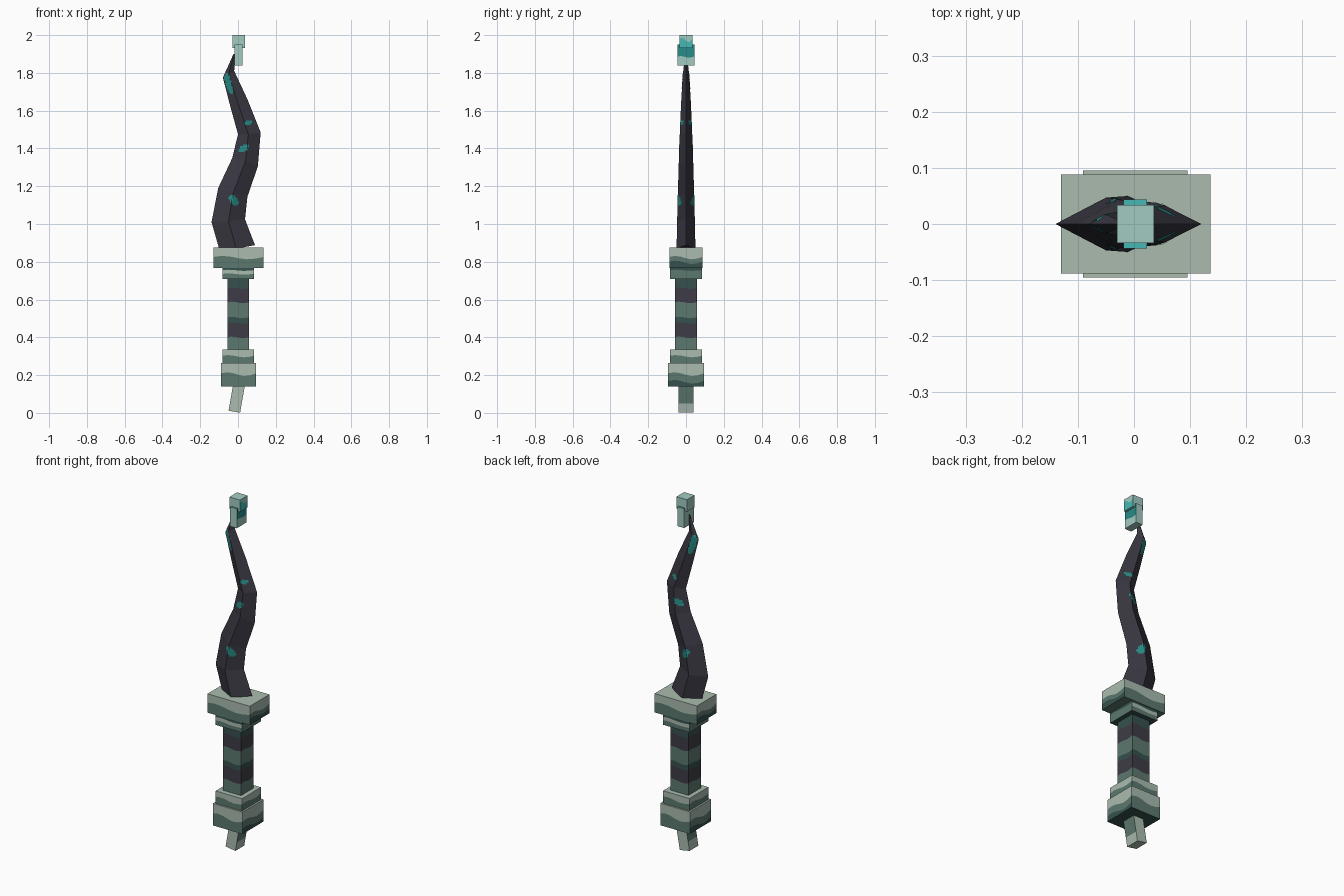
import bpy, bmesh, math
from mathutils import Vector, Matrix
from mathutils.bvhtree import BVHTree

cube = bpy.data.objects.get("Cube")
if cube:
    bpy.data.objects.remove(cube, do_unlink=True)

# Palette
COLOURS = {
    "pale_sage": (0.40, 0.50, 0.43),
    "mid_green": (0.107, 0.19, 0.16),
    "dark_green": (0.035, 0.082, 0.075),
    "charcoal": (0.048, 0.045, 0.061),
    "blade_dark": (0.042, 0.039, 0.054),
    "teal": (0.021, 0.262, 0.242),
    "bright_teal": (0.061, 0.485, 0.456),
    "pale_aqua": (0.36, 0.60, 0.54),
}
NAMES = list(COLOURS)
PALE, MID, DARK, COAL, BLADE, TEAL, BRIGHT, AQUA = range(8)
MATS = []
for name, rgb in COLOURS.items():
    m = bpy.data.materials.new(name)
    m.use_nodes = True
    m.diffuse_color = (*rgb, 1)
    bsdf = m.node_tree.nodes["Principled BSDF"]
    bsdf.inputs["Base Color"].default_value = (*rgb, 1)
    bsdf.inputs["Roughness"].default_value = 0.8
    MATS.append(m)


def finish(name, bm):
    """Turn a bmesh into a flat-shaded object."""
    mesh = bpy.data.meshes.new(name)
    bm.to_mesh(mesh)
    bm.free()
    for m in MATS:
        mesh.materials.append(m)
    obj = bpy.data.objects.new(name, mesh)
    bpy.context.collection.objects.link(obj)
    return obj


def banded_box(name, cx, hx, hy, levels, front, side, top, bottom, left=None, wave=0.0, matrix=None):
    """Box with wavy colour bands; colours run from the bottom band upwards."""
    bm = bmesh.new()
    n = 6
    corners = [(-hx, -hy), (hx, -hy), (hx, hy), (-hx, hy)]
    loop = []
    for i in range(4):
        a, b = Vector(corners[i]), Vector(corners[(i + 1) % 4])
        loop += [a.lerp(b, k / n) for k in range(n)]
    rings = []
    for j, z in enumerate(levels):
        amp = wave if 0 < j < len(levels) - 1 else 0
        rings.append([bm.verts.new((cx + p.x, p.y, z + amp * math.sin(math.tau * k / n + 0.4)))
                      for k, p in enumerate(loop)])
    colours = [front, left or side, front, side]
    total = len(loop)
    for j in range(len(levels) - 1):
        lo, hi = rings[j], rings[j + 1]
        for k in range(total):
            k2 = (k + 1) % total
            f = bm.faces.new((lo[k], lo[k2], hi[k2], hi[k]))
            f.material_index = colours[k // n][j]
    bm.faces.new(rings[-1]).material_index = top
    bm.faces.new(rings[0][::-1]).material_index = bottom
    if matrix:
        bm.transform(matrix)
    return finish(name, bm)


# Tilted spike under the pommel
tilt = Matrix.Translation((0.005, 0, 0.145)) @ Matrix.Rotation(math.radians(10), 4, 'Y')
banded_box("pommel_spike", 0, 0.031, 0.04, [-0.141, -0.09, 0], (PALE, PALE),
           (PALE, MID), MID, PALE, matrix=tilt)

# Pommel blocks
banded_box("pommel_base", 0.002, 0.093, 0.095, [0.14, 0.165, 0.205, 0.265],
           (MID, MID, PALE), (DARK, MID, PALE), PALE, DARK, wave=0.01)
banded_box("pommel_cap", 0.002, 0.083, 0.085, [0.265, 0.30, 0.335],
           (MID, PALE), (MID, PALE), PALE, MID, wave=0.006)

# Wrapped grip
wrap = (MID, COAL, DARK, MID, COAL, DARK)
banded_box("grip", 0.002, 0.057, 0.057, [0.335, 0.40, 0.475, 0.505, 0.585, 0.66, 0.71],
           wrap, wrap, DARK, DARK, wave=0.004)

# Collar and guard
banded_box("collar", 0.002, 0.083, 0.085, [0.71, 0.735, 0.755, 0.77],
           (MID, PALE, DARK), (MID, MID, DARK), MID, DARK, wave=0.003)
banded_box("guard", 0.003, 0.133, 0.088, [0.768, 0.797, 0.822, 0.875],
           (MID, MID, PALE), (DARK, MID, PALE), PALE, MID, wave=0.009)

# Wavy blade: left edge, ridge and right edge (x, z), then half thickness
SECTIONS = [
    ((-0.10, 0.87), (-0.01, 0.87), (0.09, 0.888), 0.05),
    ((-0.14, 1.01), (-0.05, 1.015), (0.037, 1.025), 0.047),
    ((-0.105, 1.19), (-0.025, 1.165), (0.05, 1.145), 0.043),
    ((-0.03, 1.35), (0.04, 1.335), (0.105, 1.305), 0.038),
    ((0.0, 1.475), (0.055, 1.475), (0.12, 1.485), 0.033),
    ((-0.04, 1.62), (0.0, 1.64), (0.05, 1.66), 0.026),
    ((-0.08, 1.775), (-0.05, 1.79), (-0.02, 1.81), 0.017),
    ((-0.024, 1.90), (-0.021, 1.90), (-0.018, 1.90), 0.004),
]
bm = bmesh.new()
rings = []
for l, m, r, h in SECTIONS:
    pts = [(l[0], 0, l[1]), (m[0], -h, m[1]), (r[0], 0, r[1]), (m[0], h, m[1])]
    rings.append([bm.verts.new(p) for p in pts])
for lo, hi in zip(rings, rings[1:]):
    for k in range(4):
        bm.faces.new((lo[k], lo[(k + 1) % 4], hi[(k + 1) % 4], hi[k]))
bm.faces.new(rings[0][::-1])
bm.faces.new(rings[-1])
for f in bm.faces:
    f.material_index = BLADE
tree = BVHTree.FromBMesh(bm)
finish("blade", bm)

# Glowing flecks: small thin tiles laid on both blade faces
CELL = 0.008
FLECKS = [(-0.022, 1.125, 0.032, 0.02, -50), (0.03, 1.40, 0.032, 0.017, 35),
          (0.055, 1.535, 0.022, 0.011, 10), (-0.055, 1.755, 0.07, 0.017, -72)]
bm = bmesh.new()
for cx, cz, a, b, deg in FLECKS:
    c, s = math.cos(math.radians(deg)), math.sin(math.radians(deg))
    reach = int(a / CELL) + 1
    for i in range(-reach, reach + 1):
        for j in range(-reach, reach + 1):
            dx, dz = i * CELL, j * CELL
            if ((dx * c + dz * s) / a) ** 2 + ((dz * c - dx * s) / b) ** 2 > 1:
                continue
            for sgn in (-1, 1):
                quad = []
                for u, v in ((-1, -1), (1, -1), (1, 1), (-1, 1)):
                    start = Vector((cx + dx + u * CELL / 2, sgn, cz + dz + v * CELL / 2))
                    hit = tree.ray_cast(start, Vector((0, -sgn, 0)))
                    if hit[0]:
                        quad.append(hit[0] + Vector((0, sgn * 0.002, 0)))
                if len(quad) == 4:
                    quad = quad if sgn < 0 else quad[::-1]
                    bm.faces.new([bm.verts.new(p) for p in quad]).material_index = TEAL
finish("blade_flecks", bm)

# Crystal blocks at the tip
banded_box("tip_crystal_lower", 0.002, 0.021, 0.044, [1.84, 1.885, 1.92, 1.95],
           (AQUA, AQUA, AQUA), (AQUA, AQUA, AQUA), BRIGHT, AQUA,
           left=(AQUA, TEAL, TEAL), wave=0.004)
banded_box("tip_crystal_upper", 0.003, 0.033, 0.034, [1.932, 1.975, 2.0],
           (AQUA, AQUA), (AQUA, AQUA), AQUA, AQUA, left=(BRIGHT, AQUA), wave=0.012)
